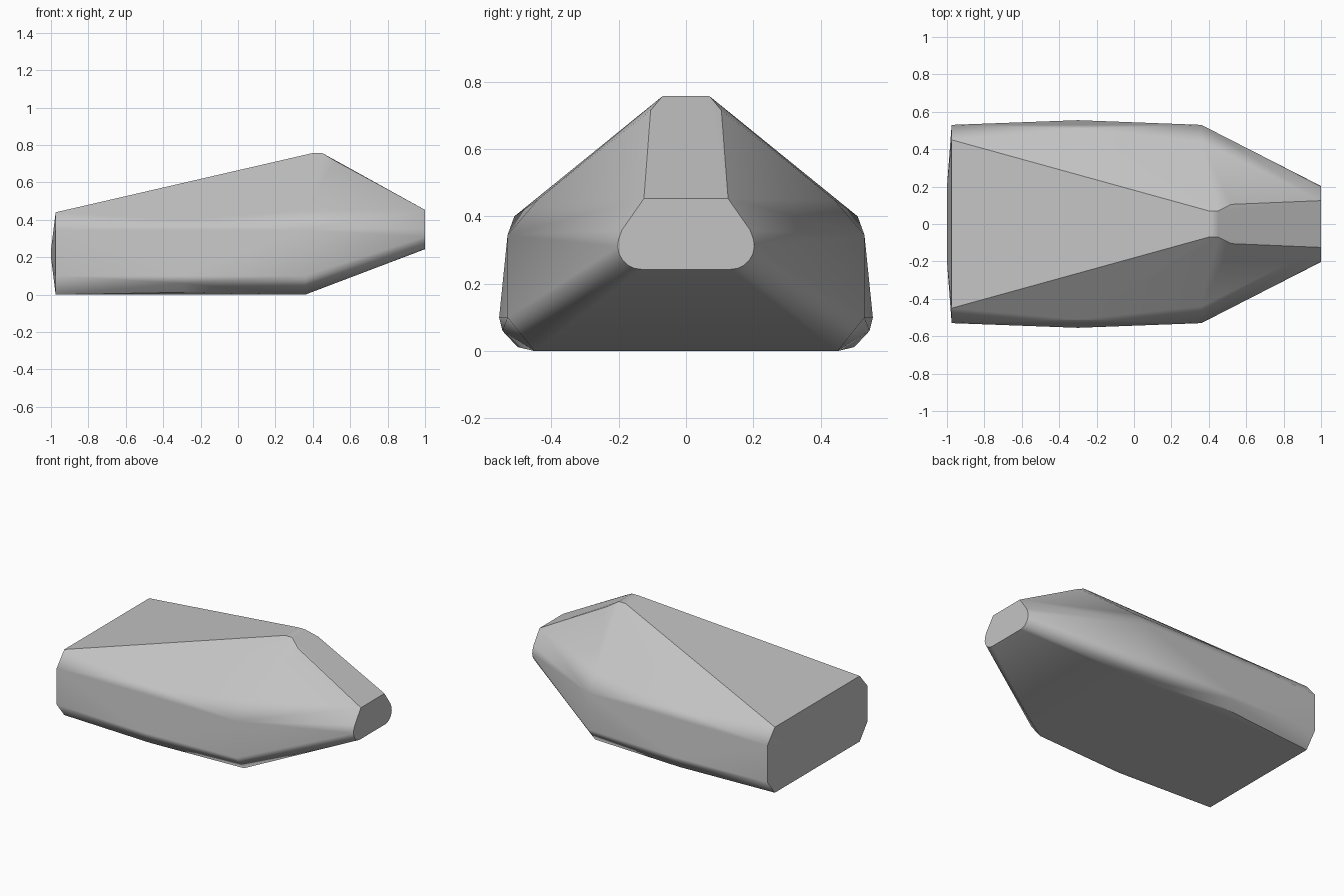
import bpy, bmesh, math

if "Cube" in bpy.data.objects:
    bpy.data.objects.remove(bpy.data.objects["Cube"])

# Single grey finish
grey = bpy.data.materials.new("plain grey")
grey.use_nodes = True
colour = (0.55, 0.55, 0.55, 1)
grey.diffuse_color = colour
grey.node_tree.nodes["Principled BSDF"].inputs["Base Color"].default_value = colour

# Half cross-sections (y, z) at stations along x
stations = [
    (-1.0, [(0.2, 0.24), (0.2, 0.2)]),                                   # bulged tail cap
    (-0.975, [(0.45, 0.44), (0.53, 0.345), (0.53, 0.1), (0.45, 0)]),     # tail rim
    (-0.3, [(0.51, 0.4), (0.53, 0.345), (0.555, 0.1), (0.545, 0.06), (0.5, 0.012), (0.45, 0)]),
    (0.36, [(0.44, 0.45), (0.53, 0.345), (0.53, 0.1), (0.45, 0)]),       # shoulder
    (0.4, [(0.07, 0.757)]),                                              # crest
    (0.45, [(0.07, 0.757)]),
    (0.52, [(0.105, 0.715)]),
]

# Rounded nose end
nose = [(0.125, 0.453), (0.19, 0.36)]
for i in range(7):
    a = math.radians(15 - i * 17.5)
    nose.append((0.133 + 0.07 * math.cos(a), 0.313 + 0.07 * math.sin(a)))
stations.append((1.0, nose))

# Body shell wrapped around the mirrored sections
bm = bmesh.new()
for x, half in stations:
    for y, z in half:
        for side in (-1, 1):
            bm.verts.new((x, side * y, z))
result = bmesh.ops.convex_hull(bm, input=bm.verts)
loose = [v for v in bm.verts if not v.link_faces]
bmesh.ops.delete(bm, geom=loose, context="VERTS")
bmesh.ops.dissolve_limit(bm, angle_limit=math.radians(0.5), verts=bm.verts, edges=bm.edges)
bmesh.ops.recalc_face_normals(bm, faces=bm.faces)

mesh = bpy.data.meshes.new("body_shell")
bm.to_mesh(mesh)
bm.free()
mesh.materials.append(grey)
body = bpy.data.objects.new("body_shell", mesh)
bpy.context.collection.objects.link(body)

# Soft creases between the broad panels, crisp ends
bpy.context.view_layer.objects.active = body
body.select_set(True)
bpy.ops.object.shade_smooth_by_angle(angle=math.radians(30))
weighted = body.modifiers.new("panel_normals", "WEIGHTED_NORMAL")
weighted.keep_sharp = True
weighted.weight = 100
